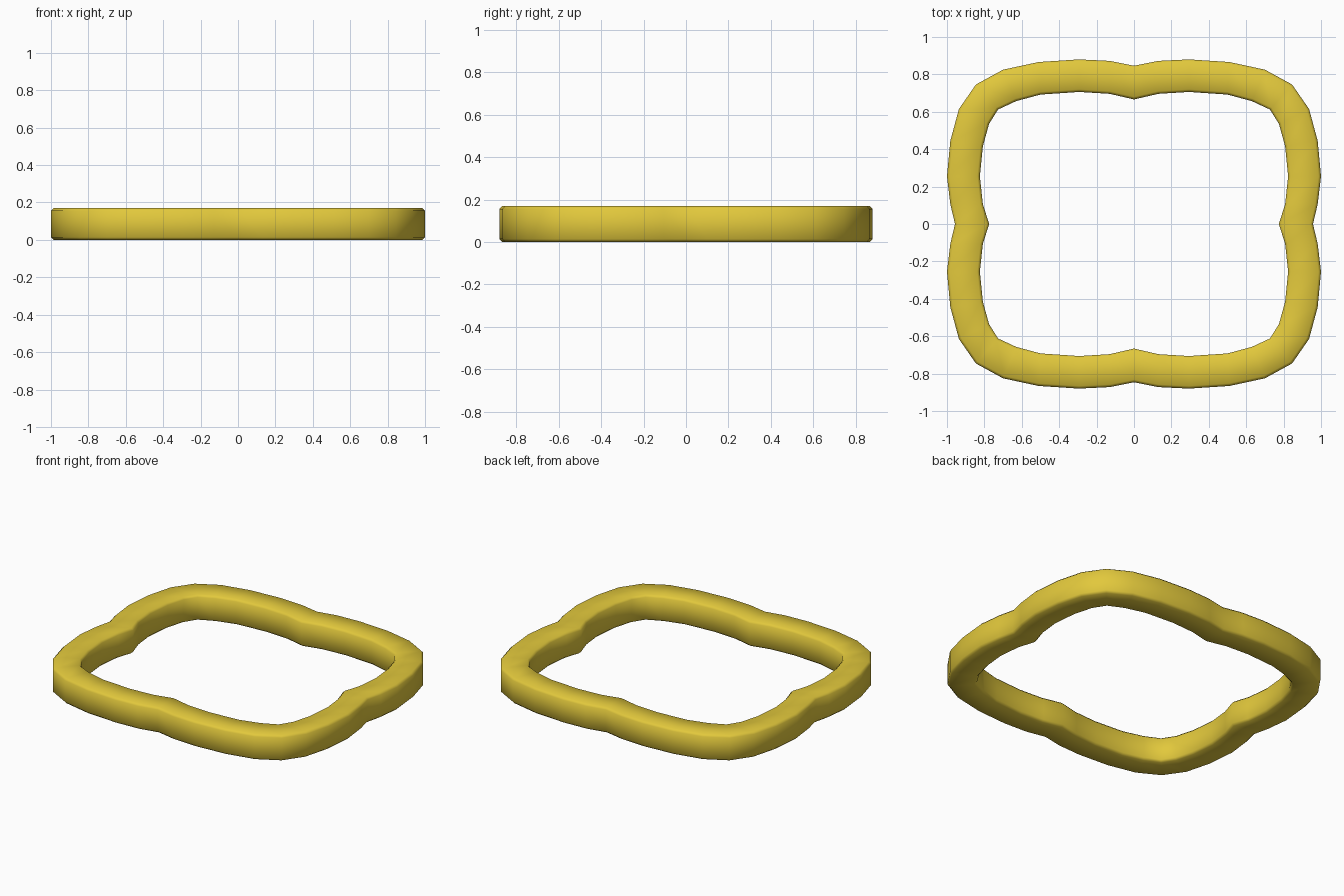
import bpy, bmesh
from mathutils import Vector

if "Cube" in bpy.data.objects:
    bpy.data.objects.remove(bpy.data.objects["Cube"])

HEIGHT, BEVEL = 0.17, 0.014

# One quarter of the outline: (outer x, outer y, inner x, inner y)
QUARTER = [
    (0.000, 0.846, 0.000, 0.666), (0.130, 0.872, 0.130, 0.696),
    (0.294, 0.880, 0.294, 0.706), (0.510, 0.866, 0.500, 0.692),
    (0.700, 0.825, 0.630, 0.657), (0.845, 0.746, 0.727, 0.612),
    (0.936, 0.615, 0.775, 0.535), (0.982, 0.445, 0.808, 0.415),
    (1.000, 0.255, 0.824, 0.255), (0.982, 0.105, 0.808, 0.105),
    (0.957, 0.000, 0.774, 0.000),
]


def flip(p, sx, sy):
    return (p[0] * sx, p[1] * sy, p[2] * sx, p[3] * sy)


# Mirror the quarter into a closed clockwise loop
loop = QUARTER[:-1]
loop = loop + [flip(p, 1, -1) for p in reversed(QUARTER[1:])]
loop = loop + [flip(p, -1, -1) for p in QUARTER[:-1]]
loop = loop + [flip(p, -1, 1) for p in reversed(QUARTER[1:])]

# Chamfered rectangular section at each station
bm = bmesh.new()
rings = []
for ox, oy, ix, iy in loop:
    o, i = Vector((ox, oy, 0)), Vector((ix, iy, 0))
    d = (i - o).normalized() * BEVEL
    section = [(o, BEVEL), (o, HEIGHT - BEVEL), (o + d, HEIGHT), (i - d, HEIGHT),
               (i, HEIGHT - BEVEL), (i, BEVEL), (i - d, 0), (o + d, 0)]
    rings.append([bm.verts.new((p.x, p.y, z)) for p, z in section])
for k, a in enumerate(rings):
    b = rings[(k + 1) % len(rings)]
    for j in range(8):
        m = (j + 1) % 8
        bm.faces.new((a[j], a[m], b[m], b[j]))
bmesh.ops.recalc_face_normals(bm, faces=bm.faces)

mesh = bpy.data.meshes.new("scalloped_frame")
bm.to_mesh(mesh)
bm.free()
frame = bpy.data.objects.new("scalloped_frame", mesh)
bpy.context.collection.objects.link(frame)

# Golden yellow finish
mat = bpy.data.materials.new("golden_yellow")
mat.diffuse_color = (0.76, 0.58, 0.045, 1)
mat.use_nodes = True
mat.node_tree.nodes["Principled BSDF"].inputs["Base Color"].default_value = mat.diffuse_color
mesh.materials.append(mat)

bpy.context.view_layer.objects.active = frame
frame.select_set(True)
bpy.ops.object.shade_smooth_by_angle(angle=1.05)
